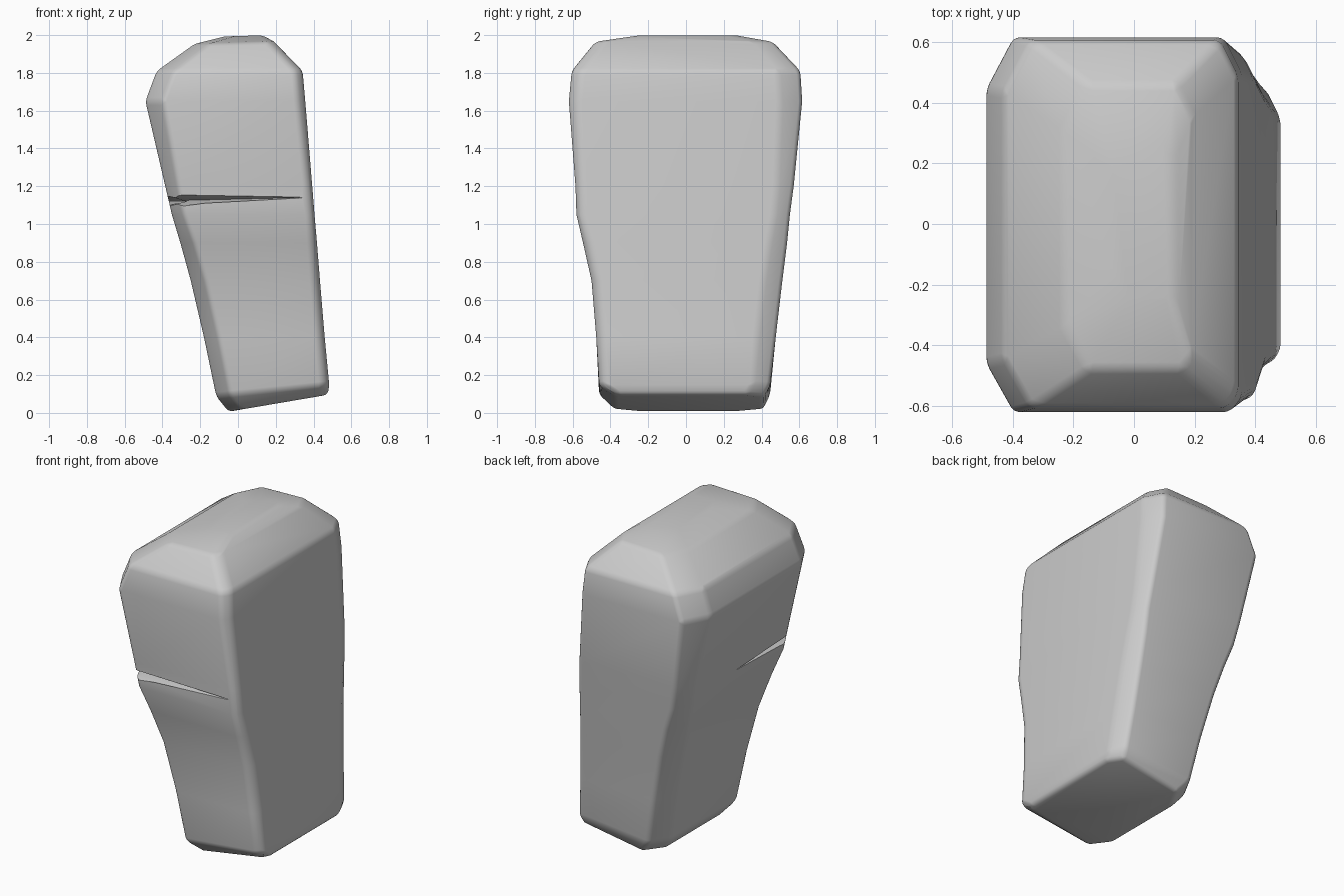
import bpy, bmesh
from mathutils import Vector

if "Cube" in bpy.data.objects:
    bpy.data.objects.remove(bpy.data.objects["Cube"])


def make_object(name, verts, faces):
    mesh = bpy.data.meshes.new(name)
    bm = bmesh.new()
    vs = [bm.verts.new(v) for v in verts]
    for f in faces:
        bm.faces.new([vs[i] for i in f])
    bmesh.ops.recalc_face_normals(bm, faces=bm.faces)
    bm.to_mesh(mesh)
    bm.free()
    ob = bpy.data.objects.new(name, mesh)
    bpy.context.collection.objects.link(ob)
    return ob


def ring(z, x0, x1, y0, y1, tilt, s):
    """Rectangle with four unequal cut corners, tilted along x."""
    pts = [(x0, y0 + .16 * s), (x0 + .09 * s, y0),
           (x1 - .04 * s, y0), (x1, y0 + .05 * s),
           (x1, y1 - .12 * s), (x1 - .06 * s, y1),
           (x0 + .09 * s, y1), (x0, y1 - .17 * s)]
    return [(x, y, z + tilt * x) for x, y in pts]


# Stone body: stacked sections (z, x0, x1, y0, y1, tilt, corner size)
sections = [
    (0.015, -0.05, 0.475, -0.38, 0.41, 0.17, 0.8),
    (0.10, -0.115, 0.483, -0.46, 0.445, 0.10, 0.8),
    (0.40, -0.18, 0.459, -0.475, 0.475, 0, 0.85),
    (0.70, -0.25, 0.434, -0.50, 0.51, 0, 0.85),
    (0.90, -0.305, 0.418, -0.545, 0.535, 0, 0.8),
    (1.05, -0.35, 0.405, -0.58, 0.55, 0, 0.7),
    (1.20, -0.385, 0.393, -0.585, 0.57, 0, 0.75),
    (1.65, -0.49, 0.356, -0.62, 0.615, 0, 1.0),
    (1.81, -0.43, 0.342, -0.605, 0.605, 0, 1.0),
    (1.96, -0.23, 0.19, -0.48, 0.46, 0.03, 0.9),
    (1.995, -0.07, 0.13, -0.25, 0.27, 0.03, 0.6),
]
verts, faces, n = [], [], 8
for s in sections:
    verts += ring(*s)
for r in range(len(sections) - 1):
    for i in range(n):
        j = (i + 1) % n
        faces.append((r * n + i, r * n + j, (r + 1) * n + j, (r + 1) * n + i))
faces.append(tuple(reversed(range(n))))
faces.append(tuple(range((len(sections) - 1) * n, len(sections) * n)))
stone = make_object("carved_stone", verts, faces)

# Worn, rounded edges
bev = stone.modifiers.new("worn_edges", 'BEVEL')
bev.width = 0.03
bev.segments = 3
bev.limit_method = 'ANGLE'
bev.angle_limit = 0.35


def groove(name, a, b, out, za, zb):
    """Wedge whose inner edge runs a-b and which opens outward."""
    a, b, out = Vector((*a, za)), Vector((*b, zb)), Vector((*out, 0))
    vs = []
    for p, h in ((a, .03), (b, .06)):
        vs += [p, p + out + Vector((0, 0, h)), p + out - Vector((0, 0, h * 1.5))]
    return make_object(name, vs, [(0, 1, 2), (3, 5, 4), (0, 3, 4, 1),
                                  (1, 4, 5, 2), (2, 5, 3, 0)])


# Tapering groove across the front and round the left corner
cutters = [groove("front_groove_cutter", (0.34, -0.575), (-0.50, -0.46), (0, -0.2), 1.14, 1.12),
           groove("side_groove_cutter", (-0.375, 0.08), (-0.24, -0.70), (-0.2, 0), 1.12, 1.12)]
for c in cutters:
    c.hide_render = True
    m = stone.modifiers.new(c.name, 'BOOLEAN')
    m.operation = 'DIFFERENCE'
    m.solver = 'EXACT'
    m.object = c

# Bake the modifiers, remove the cutters and smooth the soft edges
dg = bpy.context.evaluated_depsgraph_get()
baked = bpy.data.meshes.new_from_object(stone.evaluated_get(dg))
stone.modifiers.clear()
stone.data = baked
for c in cutters:
    bpy.data.objects.remove(c)
bpy.context.view_layer.objects.active = stone
stone.select_set(True)
bpy.ops.object.shade_smooth_by_angle(angle=0.6)
